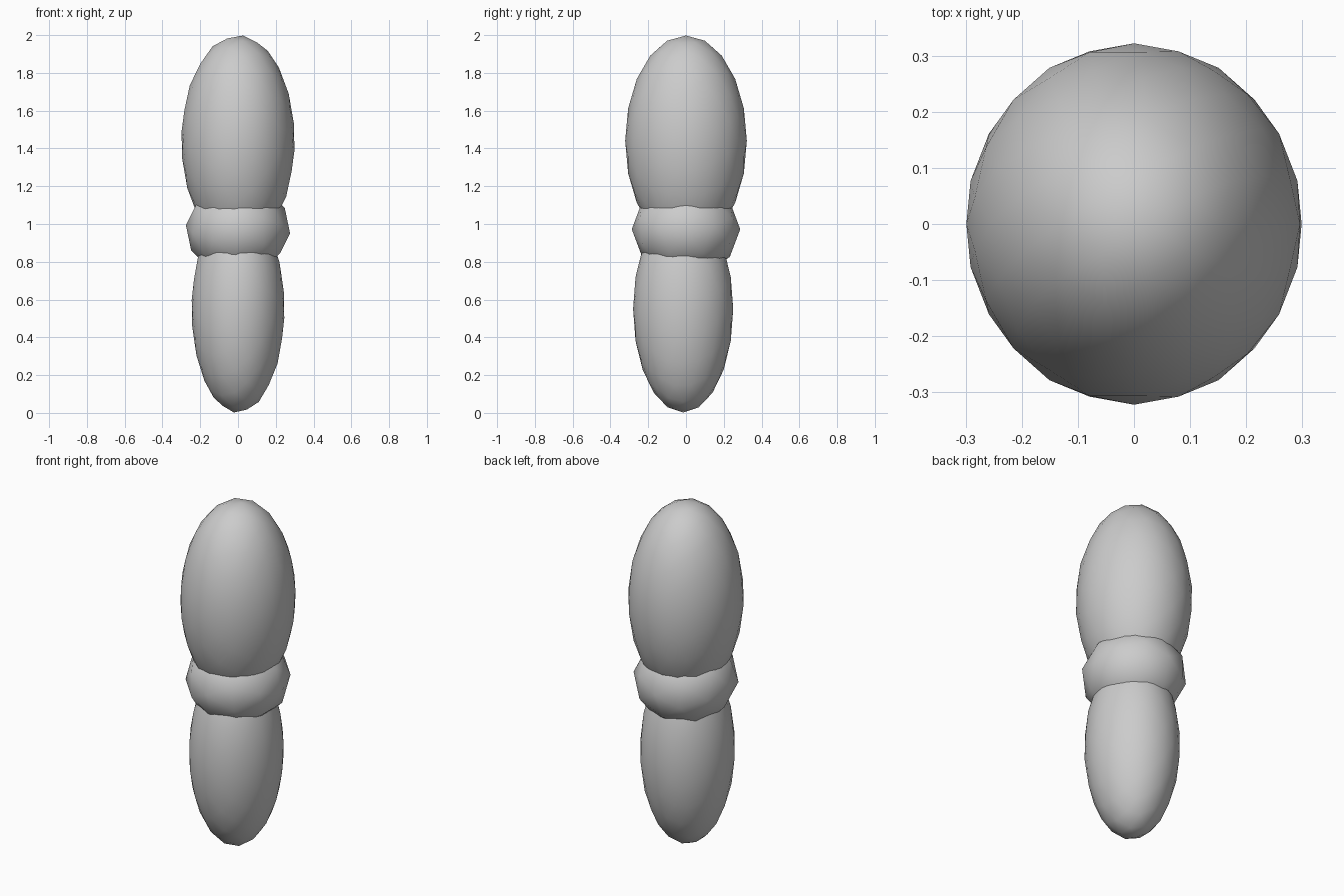
import bpy
from math import atan, radians
from mathutils import Matrix

if "Cube" in bpy.data.objects:
    bpy.data.objects.remove(bpy.data.objects["Cube"])

PHI = (1 + 5 ** 0.5) / 2


def ellipsoid(name, subdivisions, centre, radii):
    """Smooth icosphere lying edge-up, stretched to the given radii."""
    bpy.ops.mesh.primitive_ico_sphere_add(subdivisions=subdivisions, radius=1)
    ob = bpy.context.object
    ob.name = name
    edge_up = Matrix.Rotation(atan(1 / PHI), 4, 'Y')
    ob.data.transform(Matrix.Translation(centre) @ Matrix.Diagonal((*radii, 1)) @ edge_up)
    for p in ob.data.polygons:
        p.use_smooth = True
    return ob


# upper limb segment
ellipsoid("upper_segment", 3, (0, 0, 1.44), (0.30, 0.322, 0.56))
# coarser joint between the segments
ellipsoid("joint", 2, (0, 0, 0.972), (0.277, 0.287, 0.25))
# lower limb segment, set slightly forward
ellipsoid("lower_segment", 3, (0, -0.015, 0.55), (0.246, 0.265, 0.55))
